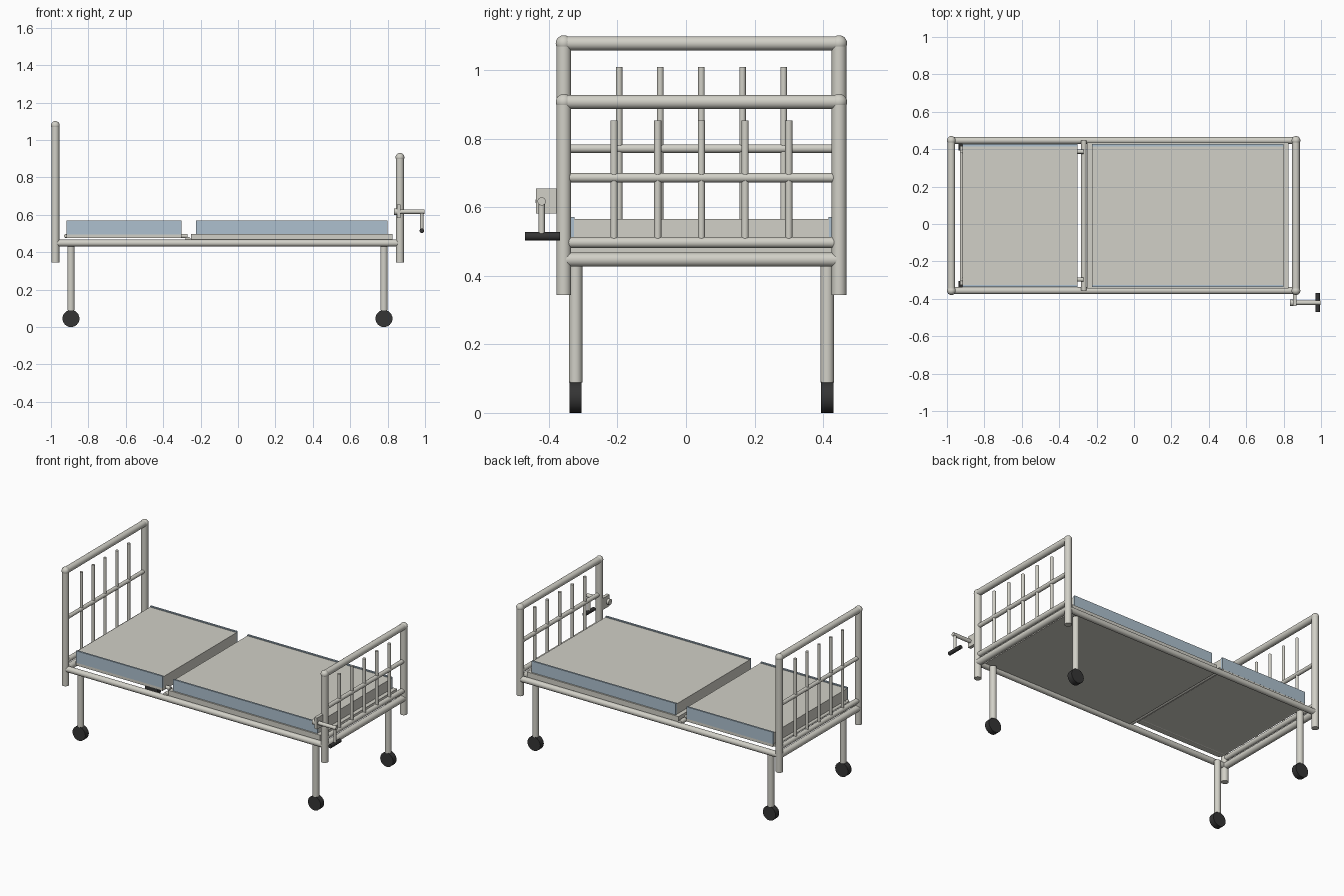
import bpy
import bmesh
import math
from mathutils import Vector

cube = bpy.data.objects.get("Cube")
if cube:
    bpy.data.objects.remove(cube, do_unlink=True)


def material(name, rgb):
    m = bpy.data.materials.new(name)
    m.use_nodes = True
    m.diffuse_color = (*rgb, 1)
    m.node_tree.nodes["Principled BSDF"].inputs["Base Color"].default_value = (*rgb, 1)
    return m


GREY = material("warm_grey", (0.64, 0.63, 0.57))
BLUE = material("pale_blue", (0.42, 0.53, 0.62))
DARK = material("dark_rubber", (0.035, 0.035, 0.035))


def finish(name, bm, mat, smooth=False):
    mesh = bpy.data.meshes.new(name)
    bm.to_mesh(mesh)
    bm.free()
    mesh.materials.append(mat)
    ob = bpy.data.objects.new(name, mesh)
    bpy.context.collection.objects.link(ob)
    if smooth:
        bpy.ops.object.select_all(action="DESELECT")
        ob.select_set(True)
        bpy.context.view_layer.objects.active = ob
        bpy.ops.object.shade_smooth_by_angle(angle=math.radians(40))
    return ob


def tube(name, a, b, r, mat=GREY, sides=24):
    """Capped cylinder running from a to b."""
    a, b = Vector(a), Vector(b)
    bm = bmesh.new()
    bmesh.ops.create_cone(bm, cap_ends=True, segments=sides, radius1=r, radius2=r,
                          depth=(b - a).length)
    bm.transform((b - a).to_track_quat("Z", "Y").to_matrix().to_4x4())
    bmesh.ops.translate(bm, verts=bm.verts, vec=(a + b) / 2)
    return finish(name, bm, mat, True)


def ball(name, c, r):
    bm = bmesh.new()
    bmesh.ops.create_uvsphere(bm, u_segments=24, v_segments=12, radius=r)
    bmesh.ops.translate(bm, verts=bm.verts, vec=c)
    return finish(name, bm, GREY, True)


def box(name, lo, hi, mat=GREY):
    bm = bmesh.new()
    bmesh.ops.create_cube(bm, size=1)
    for v in bm.verts:
        v.co = [lo[i] + (v.co[i] + 0.5) * (hi[i] - lo[i]) for i in range(3)]
    return finish(name, bm, mat)


MID = 0.045           # centre line of the bed
HALF = 0.4015         # centre line to post
SIDES = (("right", -1), ("left", 1))
HEAD_X, FOOT_X = -0.9765, 0.866


# Head and foot ends: posts, rails and upright bars
def bed_end(name, x, top, mid, mid_r, bar_top, bar_gap, bar_r):
    for s, d in SIDES:
        y = MID + d * HALF
        tube(f"{name}_post_{s}", (x, y, 0.344), (x, y, top), 0.0215)
        ball(f"{name}_post_cap_{s}", (x, y, top), 0.0235)
    for rail, z, r in (("top", top, 0.0205), ("middle", mid, mid_r),
                       ("lower", 0.497, 0.016), ("base", 0.447, 0.0205)):
        tube(f"{name}_{rail}_rail", (x, MID - HALF, z), (x, MID + HALF, z), r)
    for i in range(5):
        y = MID + (i - 2) * bar_gap
        tube(f"{name}_bar_{i + 1}", (x, y, 0.497), (x, y, bar_top), bar_r, sides=16)


bed_end("headboard", HEAD_X, 1.078, 0.771, 0.0125, 1.009, 0.12, 0.0095)
bed_end("footboard", FOOT_X, 0.907, 0.686, 0.0135, 0.853, 0.1275, 0.0105)

# Side rails, legs and wheels
for s, d in SIDES:
    y = MID + d * HALF
    tube(f"side_rail_{s}", (HEAD_X, y, 0.449), (FOOT_X, y, 0.449), 0.0185)
    for end, x in (("head", -0.893), ("foot", 0.7805)):
        ly = MID + d * 0.367
        tube(f"{end}_leg_{s}", (x, ly, 0.088), (x, ly, 0.437), 0.0197)
        tube(f"{end}_wheel_{s}", (x, ly - 0.0178, 0.0455), (x, ly + 0.0178, 0.0455),
             0.0455, DARK)

# Fixed foot platform
box("foot_platform", (-0.252, MID - 0.391, 0.451), (0.826, MID + 0.391, 0.498))

# Tilting back platform, its frame and pivot
box("back_platform", (-0.916, MID - 0.381, 0.477), (-0.301, MID + 0.381, 0.497))
for s, d in SIDES:
    y = MID + d * 0.342
    tube(f"back_frame_tube_{s}", (-0.925, y, 0.487), (-0.27, y, 0.487), 0.0115)
tube("back_frame_head_tube", (-0.922, MID - 0.372, 0.487), (-0.922, MID + 0.372, 0.487), 0.0095)
tube("pivot_tube", (-0.268, MID - HALF, 0.468), (-0.268, MID + HALF, 0.468), 0.0145)

# Mattress sections, with thin coloured side boards standing just above the top
for name, x0, x1 in (("back", -0.916, -0.301), ("foot", -0.225, 0.80)):
    box(f"{name}_mattress", (x0, MID - 0.372, 0.495), (x1, MID + 0.372, 0.565))
    for s, d in SIDES:
        y0, y1 = sorted((MID + d * 0.37, MID + d * 0.3815))
        box(f"{name}_mattress_side_{s}", (x0, y0, 0.495), (x1, y1, 0.571), BLUE)

# Hand crank on the front foot post
box("crank_bracket", (0.849, -0.438, 0.582), (0.87, -0.365, 0.655))
tube("crank_collar", (0.833, -0.421, 0.617), (0.852, -0.421, 0.617), 0.018)
tube("crank_shaft", (0.84, -0.421, 0.617), (0.997, -0.421, 0.617), 0.012)
tube("crank_arm", (0.983, -0.421, 0.617), (0.983, -0.421, 0.515), 0.009)
tube("crank_handle", (0.983, -0.47, 0.515), (0.983, -0.368, 0.515), 0.012, DARK)
